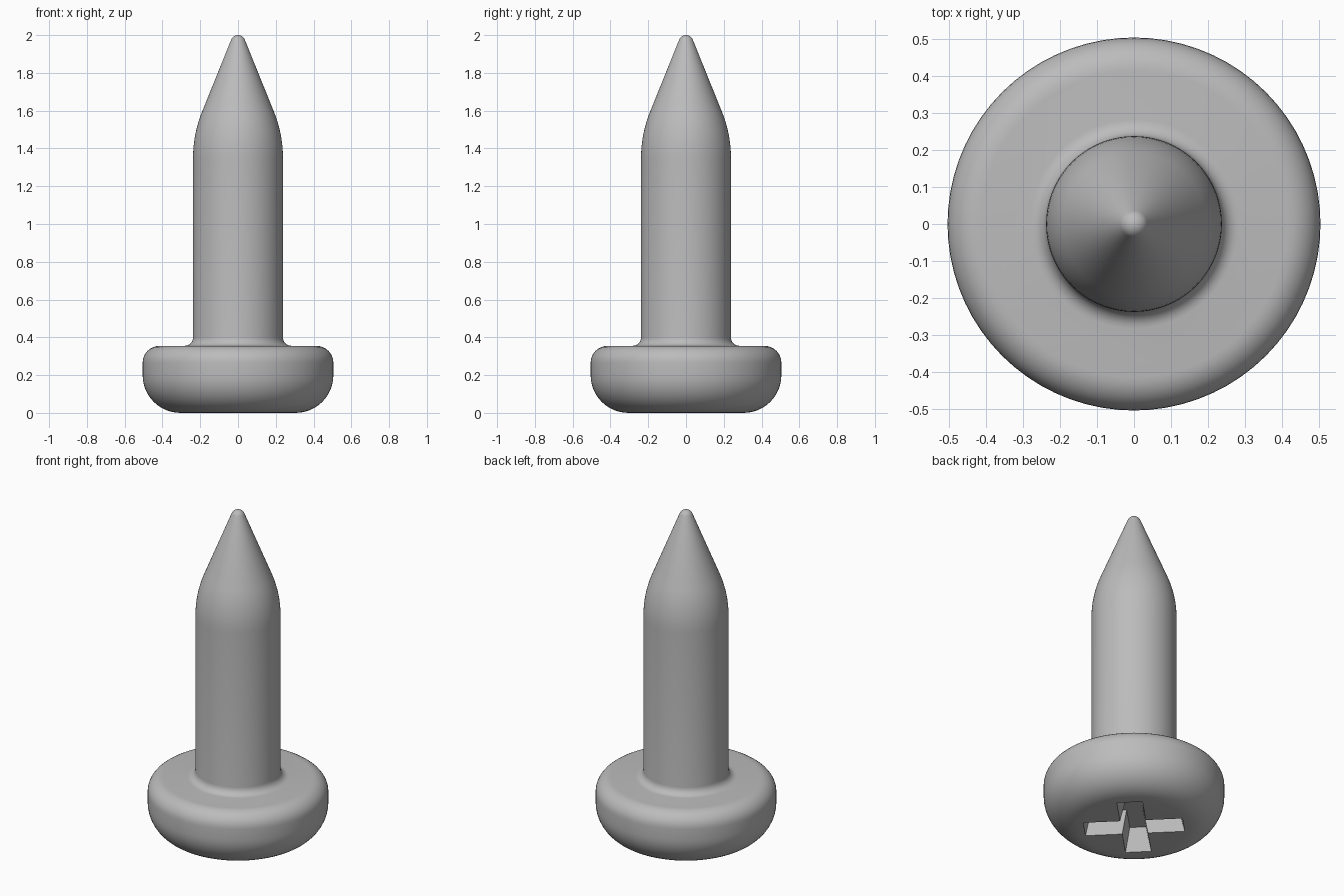
import bpy, bmesh, math
from mathutils import Matrix, Vector

cube = bpy.data.objects.get("Cube")
if cube:
    bpy.data.objects.remove(cube, do_unlink=True)

# Plain grey metal
metal = bpy.data.materials.new("grey metal")
metal.use_nodes = True
grey = (0.5, 0.5, 0.5, 1)
metal.diffuse_color = grey
metal.node_tree.nodes["Principled BSDF"].inputs["Base Color"].default_value = grey


def add_object(name, bm):
    bmesh.ops.recalc_face_normals(bm, faces=bm.faces)
    mesh = bpy.data.meshes.new(name)
    bm.to_mesh(mesh)
    bm.free()
    mesh.materials.append(metal)
    obj = bpy.data.objects.new(name, mesh)
    bpy.context.collection.objects.link(obj)
    return obj


def arc(r, z, radius, start, end, steps):
    """Profile points on a circle around (r, z), angles in degrees."""
    angles = [math.radians(start + (end - start) * i / steps) for i in range(steps + 1)]
    return [(r + radius * math.cos(a), z + radius * math.sin(a)) for a in angles]


# Half profile: rounded head, fillet, shank, shoulder, cone and ball tip
taper = 21.7
profile = [(0, 0)]
profile += arc(0.305, 0.2, 0.2, -90, 0, 12)
profile += arc(0.415, 0.265, 0.09, 0, 90, 8)
profile += arc(0.283, 0.4, 0.045, 270, 180, 6)
profile += arc(0.238 - 0.65, 1.35, 0.65, 0, taper, 8)
profile += arc(0, 1.961, 0.039, taper, 90, 6)[:-1]
profile += [(0, 2)]

bm = bmesh.new()
verts = [bm.verts.new((r, 0, z)) for r, z in profile]
edges = [bm.edges.new(pair) for pair in zip(verts, verts[1:])]
bmesh.ops.spin(bm, geom=verts + edges, cent=(0, 0, 0), axis=(0, 0, 1),
               angle=math.tau, steps=72, use_duplicate=False)
bmesh.ops.remove_doubles(bm, verts=bm.verts, dist=0.0005)
bmesh.ops.dissolve_limit(bm, angle_limit=0.001, verts=bm.verts, edges=bm.edges)
screw = add_object("screw", bm)


# Tapered cross-shaped recess under the head
def cross_ring(bm, reach, half, z):
    ring = []
    for turn in range(4):
        spin = Matrix.Rotation(math.radians(45 + 90 * turn), 3, 'Z')
        for x, y in ((reach, -half), (reach, half), (half, half)):
            ring.append(bm.verts.new(spin @ Vector((x, y, z))))
    return ring


bm = bmesh.new()
low = cross_ring(bm, 0.283, 0.076, -0.02)
high = cross_ring(bm, 0.245, 0.045, 0.14)
bm.faces.new(low)
bm.faces.new(high)
for i in range(len(low)):
    j = (i + 1) % len(low)
    bm.faces.new((low[i], low[j], high[j], high[i]))
cutter = add_object("recess_cutter", bm)
cutter.hide_render = True

cut = screw.modifiers.new("cross recess", 'BOOLEAN')
cut.object = cutter
cut.operation = 'DIFFERENCE'
cut.solver = 'EXACT'
bpy.ops.object.select_all(action='DESELECT')
screw.select_set(True)
bpy.context.view_layer.objects.active = screw
bpy.ops.object.modifier_apply(modifier=cut.name)
bpy.data.objects.remove(cutter, do_unlink=True)
bpy.ops.object.shade_smooth_by_angle(angle=math.radians(35))
